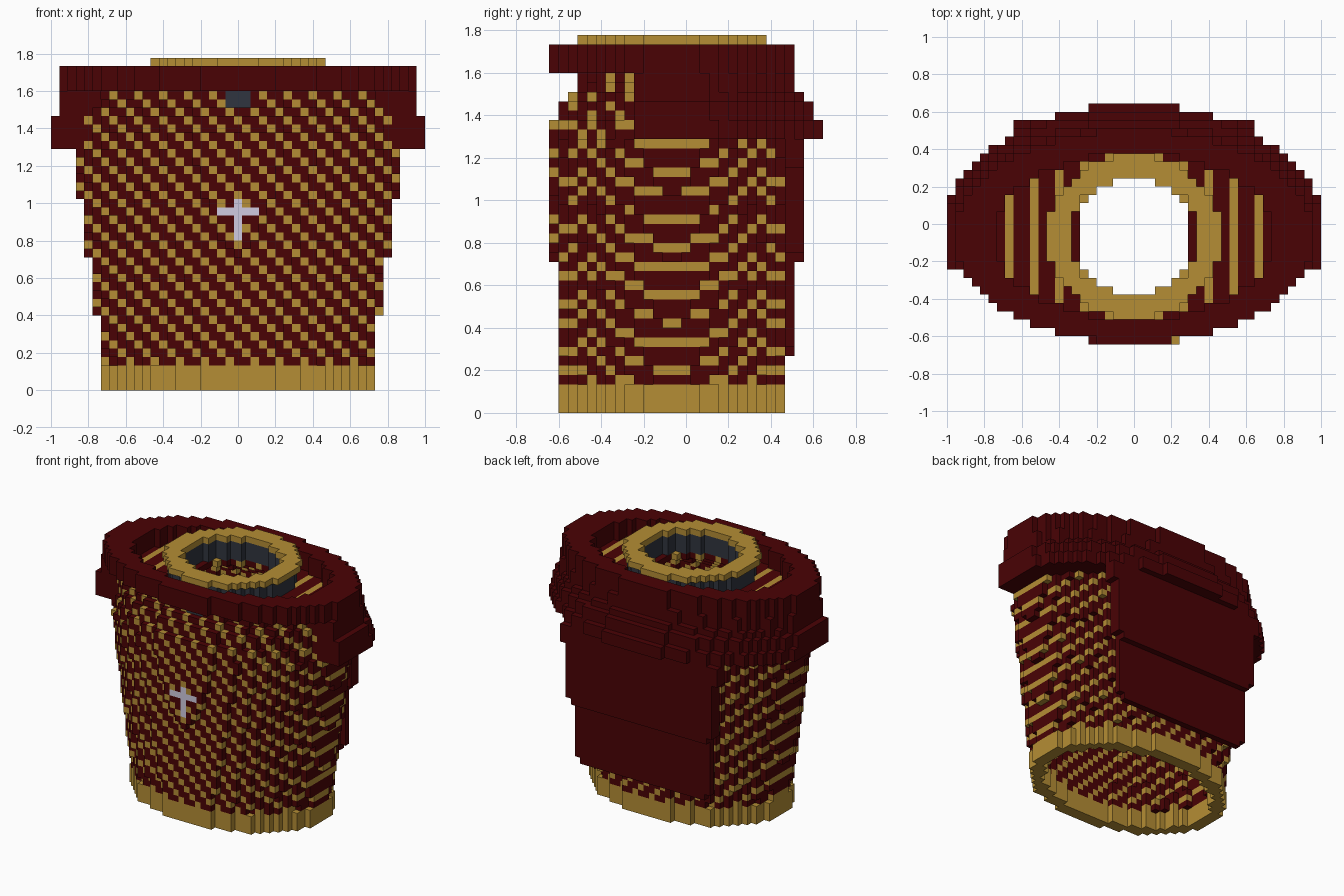
import bpy
import bmesh

cube = bpy.data.objects.get("Cube")
if cube:
    bpy.data.objects.remove(cube, do_unlink=True)

NX, NY = 45, 29
S = 2 / NX
CENTRE_X, CENTRE_Y = 22, 13


def material(name, rgb):
    m = bpy.data.materials.new(name)
    m.use_nodes = True
    m.diffuse_color = (*rgb, 1)
    m.node_tree.nodes["Principled BSDF"].inputs["Base Color"].default_value = (*rgb, 1)
    return m


RED = material("dark red", (0.068, 0.0006, 0.0015))
GOLD = material("gold", (0.46, 0.27, 0.035))
SLATE = material("slate", (0.03, 0.035, 0.05))
SILVER = material("silver", (0.63, 0.6, 0.75))

taken = {}  # block position -> part name
parts = {}  # part name -> list of materials


def inside(i, j, a, b):
    """Is block column i, j within the oval with half sizes a, b?"""
    x, y = (i - CENTRE_X) / a, (j + 0.5 - CENTRE_Y) / b
    return x * x + y * y <= 1


def fill(name, mats, levels, rule):
    """Claim every free block in the levels for which rule(i, j, k) holds."""
    parts[name] = mats
    for k in levels:
        for i in range(NX):
            for j in range(NY):
                if (i, j, k) not in taken and rule(i, j, k):
                    taken[i, j, k] = name


def ring(outer, inner):
    return lambda i, j, k: inside(i, j, *outer) and not inside(i, j, *inner)


def body_size(k):
    """Half width and half depth of the body: flaring wall, then rounded shoulder."""
    if k < 29:
        return 17.02 + (k - 9) / 7, 12.51 + (k - 16) * 0.04
    for top, a, b in ((31, 18.9, 13), (33, 18.9, 12), (34, 18.9, 11), (35, 18, 10)):
        if k < top:
            return a, b
    return 17, 10


def body_rule(i, j, k):
    a, b = body_size(k)
    hole = (7, 7) if k == 35 else (a - 2, b - 2)
    return inside(i, j, a, b) and not inside(i, j, *hole)


# Front details set flush in the body
fill("front_cross", [SILVER], range(18, 23),
     lambda i, j, k: j == 0 and (i == 22 or (k == 21 and abs(i - 22) <= 2)))
fill("front_stud", [SLATE], range(34, 36),
     lambda i, j, k: j == 3 and abs(i - 22) <= 1)

# Hollow body with its plain foot and patterned wall and deck
fill("base_band", [GOLD], range(3), ring((16.5, 12), (14.5, 10)))
fill("body", [RED, GOLD], range(3, 36), body_rule)

# Neck tube and its trim
fill("neck", [SLATE], range(36, 39), ring((9.6, 9), (8, 7)))
fill("neck_trim", [GOLD], [39], ring((10.6, 9.7), (8, 7)))

# Top rim, and the collar below it round the sides and back
fill("rim", [RED], range(36, 39), ring((21.5, 12.8), (17, 10)))


def collar_rule(i, j, k):
    a = 23 if k < 33 else 22
    b = 16 if k < 31 else 15 if k < 33 else 14 if k < 34 else 13
    return j >= 9 and inside(i, j, a, b) and not inside(i, j, 18, 10)


fill("collar", [RED], range(29, 36), collar_rule)


# Flat cape hanging behind the body, widening upwards
def cape_rule(i, j, k):
    rows = (25,) if k < 16 else (25, 26)
    return j in rows and abs(i - CENTRE_X) <= 0.72 * body_size(k)[0]


fill("cape", [RED], range(6, 29), cape_rule)


# Turn each part's exposed block sides into a mesh
def build(name, mats):
    bm = bmesh.new()
    corners = {}

    def corner(p):
        if p not in corners:
            corners[p] = bm.verts.new(((p[0] - NX / 2) * S, (p[1] - NY / 2) * S, p[2] * S))
        return corners[p]

    for cell, owner in taken.items():
        if owner != name:
            continue
        striped = len(mats) > 1 and (cell[0] + cell[2]) % 3 == 0
        for axis in range(3):
            for side in (0, 1):
                step = [0, 0, 0]
                step[axis] = 1 if side else -1
                if tuple(c + d for c, d in zip(cell, step)) in taken:
                    continue
                u, v = (axis + 1) % 3, (axis + 2) % 3
                loop = []
                for du, dv in ((0, 0), (1, 0), (1, 1), (0, 1)):
                    p = list(cell)
                    p[axis] += side
                    p[u] += du
                    p[v] += dv
                    loop.append(corner(tuple(p)))
                face = bm.faces.new(loop if side else loop[::-1])
                face.material_index = int(striped)
    mesh = bpy.data.meshes.new(name)
    bm.to_mesh(mesh)
    bm.free()
    for m in mats:
        mesh.materials.append(m)
    bpy.context.collection.objects.link(bpy.data.objects.new(name, mesh))


for part, mats in parts.items():
    build(part, mats)
